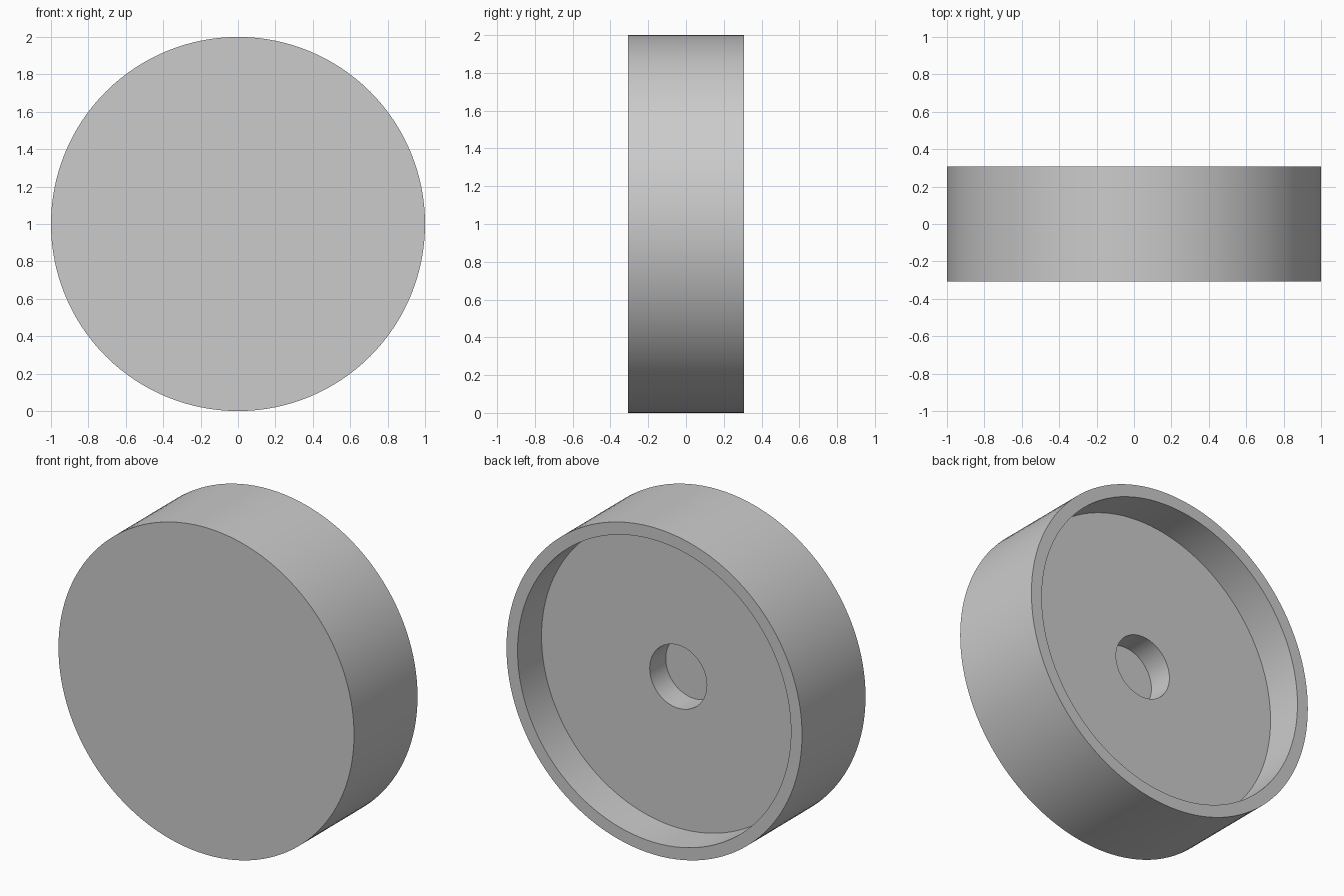
import bpy
import bmesh
import math
from mathutils import Matrix, Vector

cube = bpy.data.objects.get("Cube")
if cube:
    bpy.data.objects.remove(cube, do_unlink=True)

SEGMENTS = 128
HALF_DEPTH = 0.307

# Plain grey finish
grey = bpy.data.materials.new("light_grey")
grey.use_nodes = True
colour = (0.6, 0.6, 0.6, 1)
grey.diffuse_color = colour
grey.node_tree.nodes["Principled BSDF"].inputs["Base Color"].default_value = colour

# Half section (radius, y): closed front, outer wall, rim, recess, blind centre hole
profile = [
    (0, -HALF_DEPTH),
    (1, -HALF_DEPTH),
    (1, HALF_DEPTH),
    (0.925, HALF_DEPTH),
    (0.925, 0.075),
    (0.193, 0.075),
    (0.193, -0.08),
    (0, -0.08),
]

# Turn the section around the y axis
bm = bmesh.new()
verts = [bm.verts.new((r, y, 0)) for r, y in profile]
edges = [bm.edges.new(pair) for pair in zip(verts, verts[1:])]
bmesh.ops.spin(bm, geom=verts + edges, cent=(0, 0, 0), axis=(0, 1, 0),
               angle=math.tau, steps=SEGMENTS)
bmesh.ops.remove_doubles(bm, verts=bm.verts, dist=0.0001)
bmesh.ops.recalc_face_normals(bm, faces=bm.faces)
bmesh.ops.transform(bm, matrix=Matrix.Translation(Vector((0, 0, 1))), verts=bm.verts)

mesh = bpy.data.meshes.new("recessed_disc")
bm.to_mesh(mesh)
bm.free()
mesh.materials.append(grey)
disc = bpy.data.objects.new("recessed_disc", mesh)
bpy.context.collection.objects.link(disc)

# Smooth round walls with crisp rims
bpy.ops.object.select_all(action="DESELECT")
disc.select_set(True)
bpy.context.view_layer.objects.active = disc
bpy.ops.object.shade_smooth_by_angle(angle=math.radians(30))
